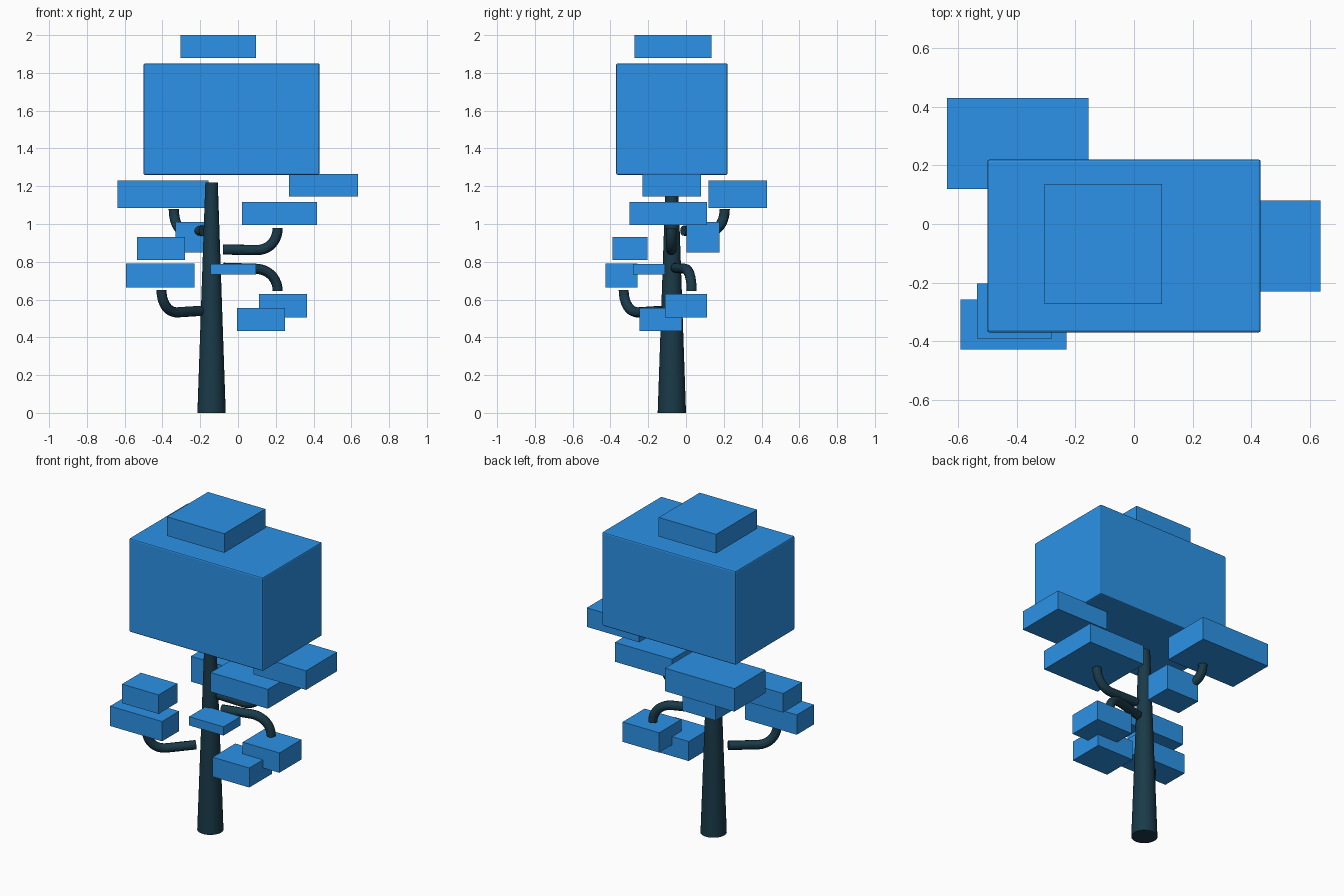
import bpy, bmesh
from mathutils import Vector

if "Cube" in bpy.data.objects:
    bpy.data.objects.remove(bpy.data.objects["Cube"])


def material(name, color):
    m = bpy.data.materials.new(name)
    m.diffuse_color = color
    m.use_nodes = True
    m.node_tree.nodes["Principled BSDF"].inputs["Base Color"].default_value = m.diffuse_color
    return m


leaf = material("foliage_blue", (0.025, 0.29, 0.80, 1))
bark = material("bark_dark", (0.010, 0.042, 0.065, 1))


def box(name, x0, x1, y0, y1, z0, z1, bevel=0):
    bpy.ops.mesh.primitive_cube_add(size=1, location=((x0 + x1) / 2, (y0 + y1) / 2, (z0 + z1) / 2))
    o = bpy.context.object
    o.name = name
    o.scale = (x1 - x0, y1 - y0, z1 - z0)
    bpy.ops.object.transform_apply(location=False, rotation=False, scale=True)
    o.data.materials.append(leaf)
    if bevel:
        b = o.modifiers.new("soft_edges", 'BEVEL')
        b.width, b.segments = bevel, 2
    return o


def branch(name, start, knee, end, radius=0.027):
    """Straight run from start to knee, then a rounded bend to a vertical end."""
    s, k, e = Vector(start), Vector(knee), Vector(end)
    corner = Vector((e.x, e.y, k.z))
    cu = bpy.data.curves.new(name, 'CURVE')
    cu.dimensions = '3D'
    cu.bevel_depth, cu.bevel_resolution = radius, 4
    cu.resolution_u = 10
    cu.use_fill_caps = True
    sp = cu.splines.new('BEZIER')
    sp.bezier_points.add(2)
    handles = [
        (s, s.lerp(k, -0.3), s.lerp(k, 0.3)),
        (k, k.lerp(s, 0.3), k.lerp(corner, 0.58)),
        (e, e.lerp(corner, 0.58), e.lerp(corner, -0.3)),
    ]
    for p, (co, left, right) in zip(sp.bezier_points, handles):
        p.handle_left_type = p.handle_right_type = 'FREE'
        p.co, p.handle_left, p.handle_right = co, left, right
    o = bpy.data.objects.new(name, cu)
    bpy.context.collection.objects.link(o)
    bpy.ops.object.select_all(action='DESELECT')
    o.select_set(True)
    bpy.context.view_layer.objects.active = o
    bpy.ops.object.convert(target='MESH')
    o = bpy.context.object
    o.name = name
    o.data.materials.clear()
    o.data.materials.append(bark)
    bpy.ops.object.shade_smooth_by_angle()


# Tapered trunk
bpy.ops.mesh.primitive_cone_add(vertices=32, radius1=0.075, radius2=0.033, depth=1.22,
                                location=(-0.14, -0.075, 0.61))
trunk = bpy.context.object
trunk.name = "trunk"
trunk.data.materials.append(bark)
bpy.ops.object.shade_smooth_by_angle()

# Crown
box("main_canopy", -0.50, 0.432, -0.37, 0.22, 1.26, 1.85, bevel=0.008)
box("crown_cap", -0.305, 0.095, -0.272, 0.136, 1.88, 2.0)

# Foliage slabs around the trunk
slabs = [
    ("upper_right_slab", 0.27, 0.635, -0.23, 0.08, 1.145, 1.265),
    ("mid_right_slab", 0.02, 0.418, -0.30, 0.11, 0.995, 1.117),
    ("back_left_slab", -0.638, -0.155, 0.12, 0.43, 1.085, 1.23),
    ("back_left_block", -0.33, -0.10, 0.003, 0.177, 0.85, 1.01),
    ("front_left_upper_slab", -0.535, -0.28, -0.39, -0.203, 0.81, 0.93),
    ("front_left_lower_slab", -0.592, -0.23, -0.427, -0.257, 0.665, 0.79),
    ("front_thin_slab", -0.145, 0.095, -0.28, -0.11, 0.732, 0.787),
    ("low_right_slab", 0.11, 0.365, -0.11, 0.11, 0.505, 0.63),
    ("low_front_slab", -0.005, 0.25, -0.245, -0.02, 0.433, 0.556),
]
for s in slabs:
    box(*s)

# Branches
branch("front_left_branch", (-0.20, -0.135, 0.540), (-0.325, -0.255, 0.532), (-0.405, -0.33, 0.65))
branch("right_up_branch", (-0.08, -0.078, 0.865), (0.10, -0.078, 0.862), (0.21, -0.078, 0.98))
branch("right_down_branch", (-0.075, -0.055, 0.768), (0.09, -0.006, 0.763), (0.21, 0.03, 0.645))
branch("back_left_branch", (-0.185, -0.015, 0.965), (-0.28, 0.12, 0.960), (-0.34, 0.205, 1.08))
